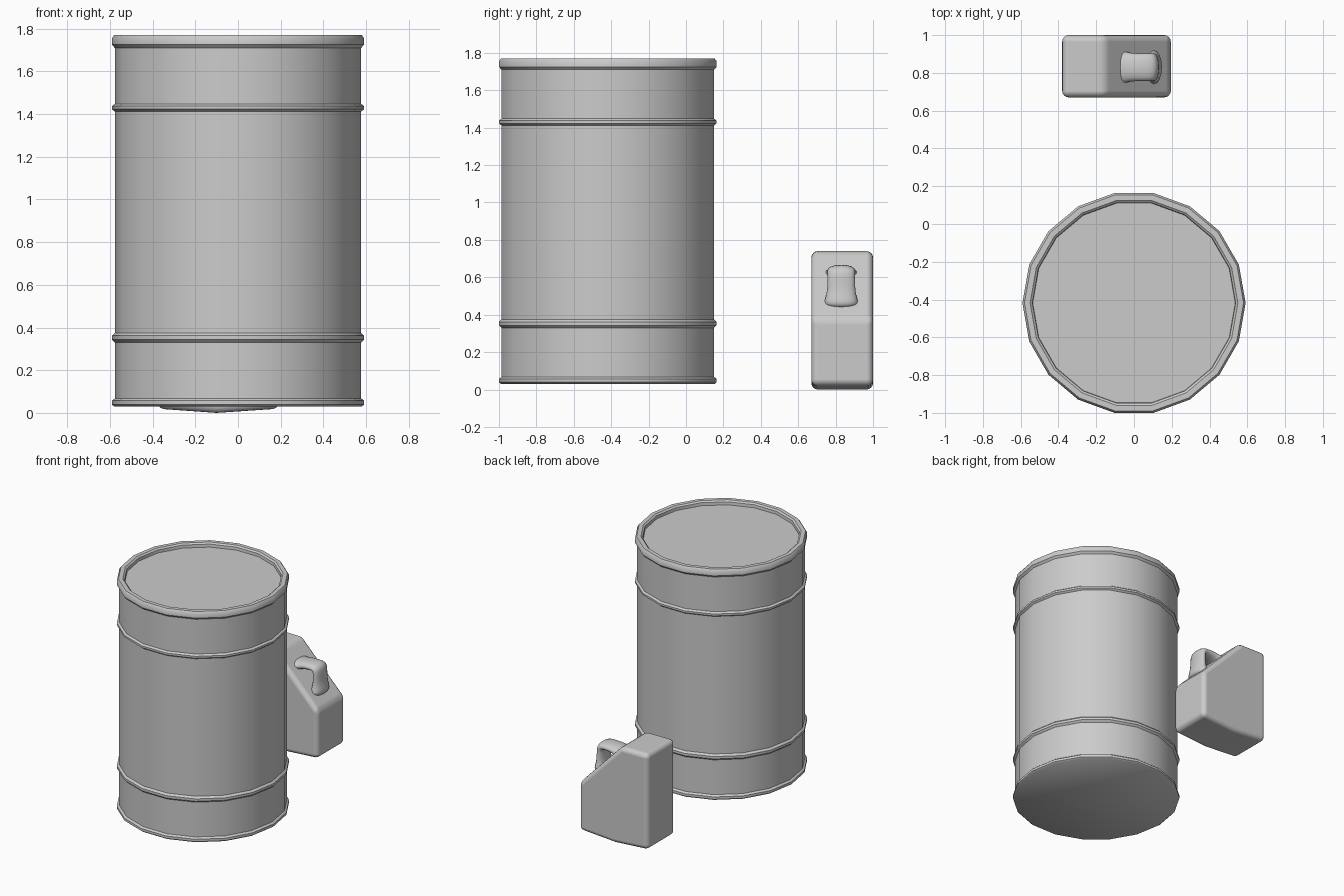
import bpy, bmesh, math
from mathutils import Vector

if "Cube" in bpy.data.objects:
    bpy.data.objects.remove(bpy.data.objects["Cube"])


def finish(name, bm, loc=(0, 0, 0)):
    bmesh.ops.recalc_face_normals(bm, faces=bm.faces)
    me = bpy.data.meshes.new(name)
    bm.to_mesh(me)
    bm.free()
    ob = bpy.data.objects.new(name, me)
    ob.location = loc
    bpy.context.collection.objects.link(ob)
    return ob


def smooth(ob, deg):
    bpy.ops.object.select_all(action='DESELECT')
    ob.select_set(True)
    bpy.context.view_layer.objects.active = ob
    bpy.ops.object.shade_smooth_by_angle(angle=math.radians(deg))


def bridge(bm, rings):
    """Skin consecutive closed rings and cap both ends."""
    for a, b in zip(rings, rings[1:]):
        n = len(a)
        for i in range(n):
            j = (i + 1) % n
            bm.faces.new((a[i], a[j], b[j], b[i]))
    bm.faces.new(rings[0][::-1])
    bm.faces.new(rings[-1])


# Drum: 18-sided lathe with hoops, top rim and recessed lid
BODY, HOOP = 0.577, 0.591


def hoop(z0, z1):
    d = (z1 - z0) * 0.3
    return [(BODY, z0), (HOOP, z0 + d), (HOOP, z1 - d), (BODY, z1)]


profile = [(0.580, 0.03), (HOOP, 0.039), (HOOP, 0.057), (BODY, 0.068)]
profile += hoop(0.33, 0.375) + hoop(1.412, 1.448)
profile += [(BODY, 1.71), (HOOP, 1.725), (HOOP, 1.755), (0.580, 1.77),
            (0.550, 1.77), (0.538, 1.76), (0.536, 1.738)]
SIDES = 18
bm = bmesh.new()
rings = [[bm.verts.new((r * math.cos(2 * math.pi * i / SIDES),
                        r * math.sin(2 * math.pi * i / SIDES), z))
          for i in range(SIDES)] for r, z in profile]
bridge(bm, rings)
smooth(finish("drum", bm, (0, -0.418, 0)), 40)

# Fuel can body: slanted side profile, extruded across y, rounded edges
side = [(-0.38, 0.02), (-0.1, 0.0), (0.195, 0.02),
        (0.195, 0.38), (-0.155, 0.74), (-0.38, 0.74)]
bm = bmesh.new()
bridge(bm, [[bm.verts.new((x, y, z)) for x, z in side] for y in (0.67, 1.0)])
can = finish("can_body", bm)
bev = can.modifiers.new("round", 'BEVEL')
bev.width = 0.035
bev.segments = 4
bev.limit_method = 'ANGLE'
bev.angle_limit = math.radians(25)
bev.harden_normals = True
smooth(can, 50)

# Can handle: flat strap looping out of the slope, flared where it joins
# each station: x, z, tangent angle, half width, half thickness
stations = [(-0.09, 0.61, 0, 0.115, 0.075), (-0.045, 0.62, 0, 0.088, 0.05),
            (-0.01, 0.635, 0, 0.08, 0.042), (0.06, 0.64, 0, 0.08, 0.038),
            (0.103, 0.635, -45, 0.08, 0.05), (0.105, 0.58, -90, 0.08, 0.038),
            (0.105, 0.53, -90, 0.082, 0.042), (0.105, 0.49, -90, 0.09, 0.055),
            (0.10, 0.43, -90, 0.115, 0.075)]
bm = bmesh.new()
rings = []
for x, z, ang, w, t in stations:
    a = math.radians(ang)
    n = Vector((-math.sin(a), 0, math.cos(a)))
    rings.append([bm.verts.new(Vector((x, 0.83, z)) + n * t * k + Vector((0, w * s, 0)))
                  for s, k in ((-1, -.8), (1, -.8), (1, .8), (-1, .8))])
bridge(bm, rings)
handle = finish("can_handle", bm)
sub = handle.modifiers.new("soften", 'SUBSURF')
sub.levels = sub.render_levels = 2
smooth(handle, 180)
